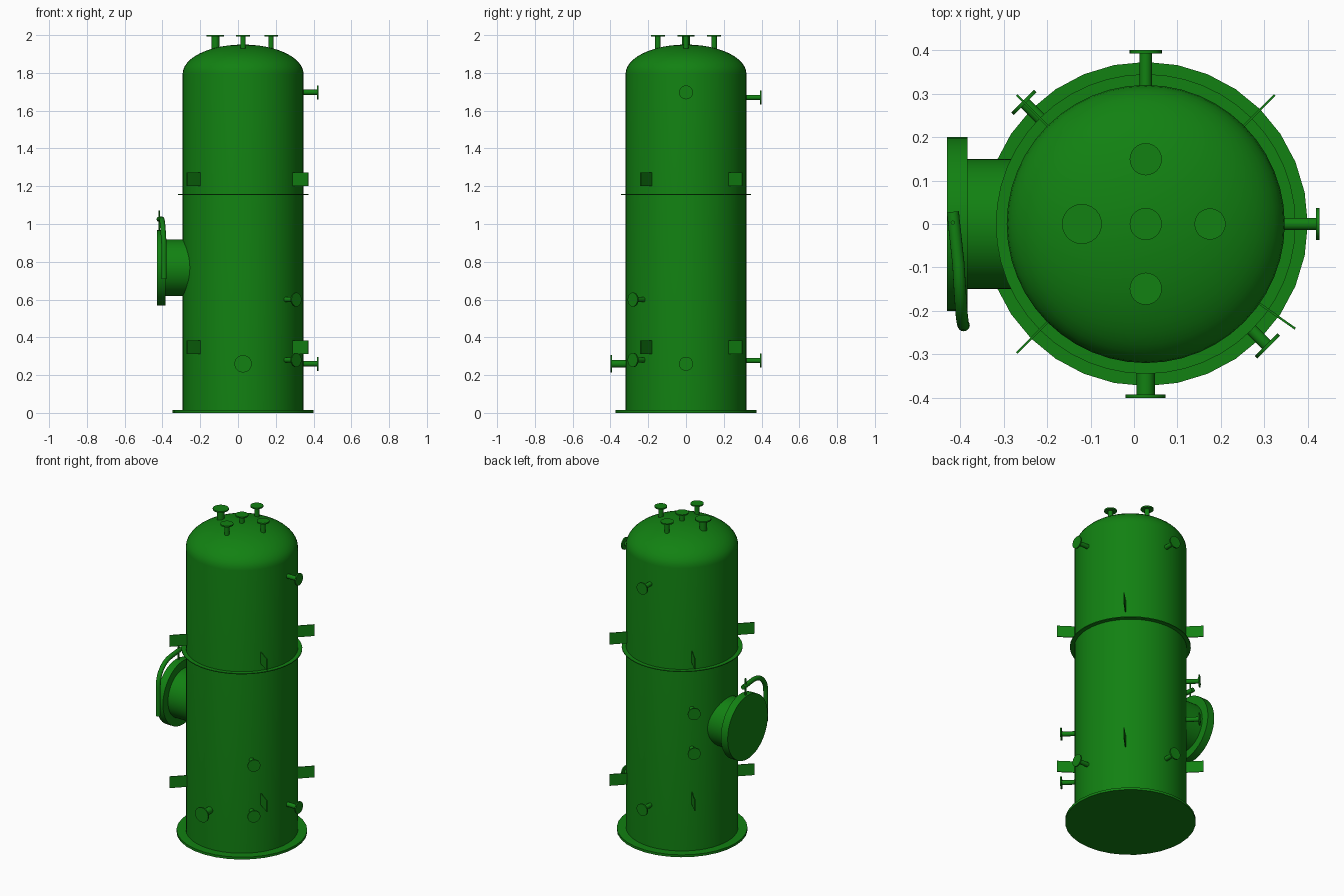
import bpy, bmesh, math
from mathutils import Vector, Matrix

if "Cube" in bpy.data.objects:
    bpy.data.objects.remove(bpy.data.objects["Cube"])

CX = 0.027          # vessel axis
R = 0.32            # shell radius

green = bpy.data.materials.new("green_paint")
green.diffuse_color = (0.006, 0.22, 0.006, 1)
green.use_nodes = True
green.node_tree.nodes["Principled BSDF"].inputs["Base Color"].default_value = green.diffuse_color


def finish(name, bm, smooth=True):
    bmesh.ops.recalc_face_normals(bm, faces=bm.faces)
    me = bpy.data.meshes.new(name)
    bm.to_mesh(me)
    bm.free()
    ob = bpy.data.objects.new(name, me)
    bpy.context.collection.objects.link(ob)
    me.materials.append(green)
    if smooth:
        bpy.ops.object.select_all(action='DESELECT')
        ob.select_set(True)
        bpy.context.view_layer.objects.active = ob
        bpy.ops.object.shade_smooth_by_angle(angle=math.radians(30))
    return ob


def lathe(name, profile, origin, axis=(0, 0, 1), sides=32):
    """Spin (radius, height) points around an axis; ends are capped."""
    bm = bmesh.new()
    rot = Vector((0, 0, 1)).rotation_difference(Vector(axis)).to_matrix().to_4x4()
    mat = Matrix.Translation(origin) @ rot
    rings = []
    for r, h in profile:
        if r < 1e-5:
            rings.append([bm.verts.new(mat @ Vector((0, 0, h)))])
        else:
            rings.append([bm.verts.new(mat @ Vector((r * math.cos(2 * math.pi * i / sides),
                                                     r * math.sin(2 * math.pi * i / sides), h)))
                          for i in range(sides)])
    for a, b in zip(rings, rings[1:]):
        for i in range(sides):
            j = (i + 1) % sides
            if len(b) == 1:
                bm.faces.new((a[i], a[j], b[0]))
            else:
                bm.faces.new((a[i], a[j], b[j], b[i]))
    for ring in (rings[0], rings[-1]):
        if len(ring) > 1:
            bm.faces.new(ring)
    return finish(name, bm)


def nozzle(name, origin, axis, start, end, pipe, flange):
    t = 0.008
    lathe(name, [(pipe, start), (pipe, end - t), (flange, end - t), (flange, end)],
          origin, axis, 24)


def direction(deg):
    a = math.radians(deg)
    return Vector((math.cos(a), math.sin(a), 0))


# Shell with domed head
dome = [(R * math.cos(a), 1.795 + 0.155 * math.sin(a))
        for a in (math.pi / 2 * i / 12 for i in range(12))]
lathe("vessel_shell", [(R, 0.0)] + dome + [(0, 1.95)], (CX, 0, 0), sides=48)

# Base plate and thin support ring
lathe("base_plate", [(0.373, 0), (0.373, 0.015)], (CX, 0, 0), sides=32)
lathe("support_ring", [(0.345, 1.153), (0.345, 1.158)], (CX, 0, 0), sides=48)

# Nozzles on the head: x, y, pipe radius, flange radius
for i, (x, y, p, f) in enumerate([(-0.12, 0, 0.021, 0.046), (CX, 0, 0.014, 0.037),
                                  (0.175, 0, 0.014, 0.036), (CX, 0.149, 0.014, 0.037),
                                  (CX, -0.149, 0.014, 0.037)]):
    nozzle(f"head_nozzle_{i + 1}", (x, y, 0), (0, 0, 1), 1.89, 2.0, p, f)

# Nozzles on the shell: angle, height, pipe radius, flange radius
for i, (deg, z, p, f) in enumerate([(0, 1.697, 0.014, 0.037), (0, 0.26, 0.014, 0.037),
                                    (90, 1.67, 0.014, 0.037), (90, 0.277, 0.014, 0.037),
                                    (-90, 0.26, 0.021, 0.046),
                                    (-45, 0.60, 0.014, 0.037), (-45, 0.28, 0.014, 0.037),
                                    (135, 0.91, 0.014, 0.037), (135, 0.66, 0.014, 0.037)]):
    nozzle(f"side_nozzle_{i + 1}", (CX, 0, z), direction(deg), 0.30, 0.40, p, f)

# Lugs: thin radial plates at two levels
for z in (0.347, 1.237):
    for deg in (45, 135, 225, -35):
        bm = bmesh.new()
        bmesh.ops.create_cube(bm, size=1)
        m = (Matrix.Translation((CX, 0, z)) @ Matrix.Rotation(math.radians(deg), 4, 'Z')
             @ Matrix.Translation((0.365, 0, 0)) @ Matrix.Diagonal((0.11, 0.005, 0.072, 1)))
        bmesh.ops.transform(bm, matrix=m, verts=bm.verts)
        finish("lug", bm, smooth=False)

# Manway neck, flange and cover
MZ = 0.768
lathe("manway_neck", [(0.15, 0.20), (0.15, 0.40)], (0, 0, MZ), (-1, 0, 0), 40)
lathe("manway_flange", [(0.20, 0.383), (0.20, 0.405)], (0, 0, MZ), (-1, 0, 0), 40)
lathe("manway_cover", [(0.20, 0.405), (0.20, 0.43)], (0, 0, MZ), (-1, 0, 0), 40)

# Davit arm: bent tube that carries the cover
path = [Vector((-0.392, -0.233, 0.71))]
for i in range(9):
    a = math.pi / 2 * i / 8
    path.append(Vector((-0.392 - 0.012 * i / 8, -0.233 + 0.14 * (1 - math.cos(a)),
                        0.89 + 0.135 * math.sin(a))))
path.append(Vector((-0.417, 0.028, 1.025)))
bm = bmesh.new()
rings = []
for i, p in enumerate(path):
    t = (path[min(i + 1, len(path) - 1)] - path[max(i - 1, 0)]).normalized()
    u = Vector((1, 0, 0))
    u = (u - t * u.dot(t)).normalized()
    v = t.cross(u)
    rings.append([bm.verts.new(p + 0.014 * (u * math.cos(k * math.pi / 8) + v * math.sin(k * math.pi / 8)))
                  for k in range(16)])
for a, b in zip(rings, rings[1:]):
    for k in range(16):
        bm.faces.new((a[k], a[(k + 1) % 16], b[(k + 1) % 16], b[k]))
bm.faces.new(rings[0])
bm.faces.new(rings[-1])
finish("davit_arm", bm)

# Hanger rod from the arm to the cover
lathe("hanger_rod", [(0.005, 0.95), (0.005, 1.072)], (-0.417, 0.003, 0), sides=12)
